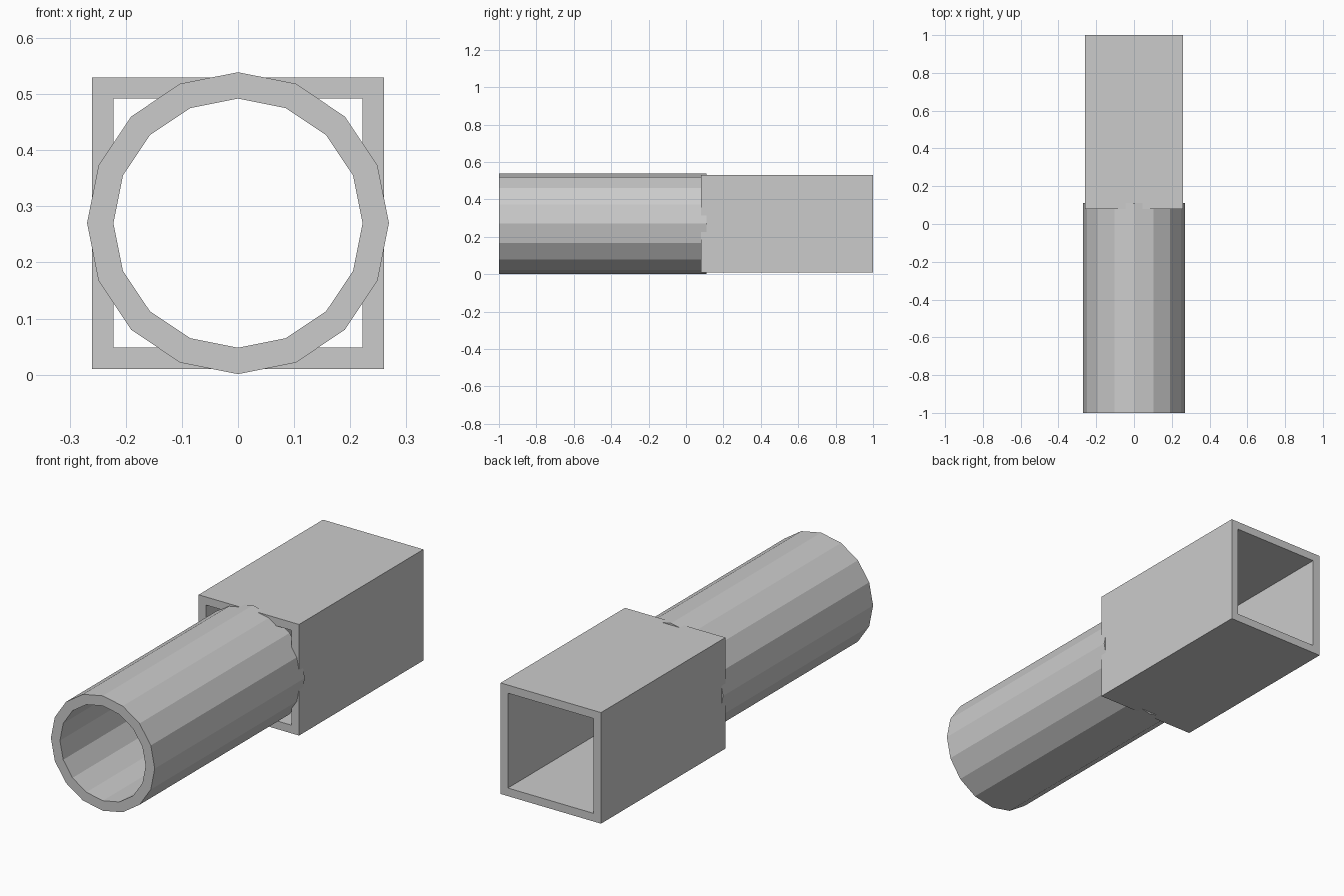
import bpy, bmesh, math

if "Cube" in bpy.data.objects:
    bpy.data.objects.remove(bpy.data.objects["Cube"])

CENTER_Z = 0.27


def hollow_bar(name, sides, r_out, r_in, y0, y1, turn=0.0):
    """Open-ended tube along y with a regular polygon section."""
    bm = bmesh.new()

    def ring(r, y):
        return [bm.verts.new((r * math.cos(turn + 2 * math.pi * i / sides), y,
                              CENTER_Z + r * math.sin(turn + 2 * math.pi * i / sides)))
                for i in range(sides)]

    loops = [ring(r_out, y0), ring(r_out, y1), ring(r_in, y1), ring(r_in, y0)]
    # outer wall, back rim, inner wall, front rim
    for a, b in zip(loops, loops[1:] + loops[:1]):
        for i in range(sides):
            j = (i + 1) % sides
            bm.faces.new((a[i], a[j], b[j], b[i]))
    bmesh.ops.recalc_face_normals(bm, faces=bm.faces)
    mesh = bpy.data.meshes.new(name)
    bm.to_mesh(mesh)
    bm.free()
    obj = bpy.data.objects.new(name, mesh)
    bpy.context.collection.objects.link(obj)
    return obj


# Sixteen-sided round pipe, its end tucked into the square tube
hollow_bar("round_pipe", 16, 0.269, 0.222, -1.0, 0.11)

# Square tube (half-widths converted to corner radii)
diag = math.sqrt(2)
hollow_bar("square_tube", 4, 0.26 * diag, 0.222 * diag, 0.08, 1.0, math.pi / 4)
